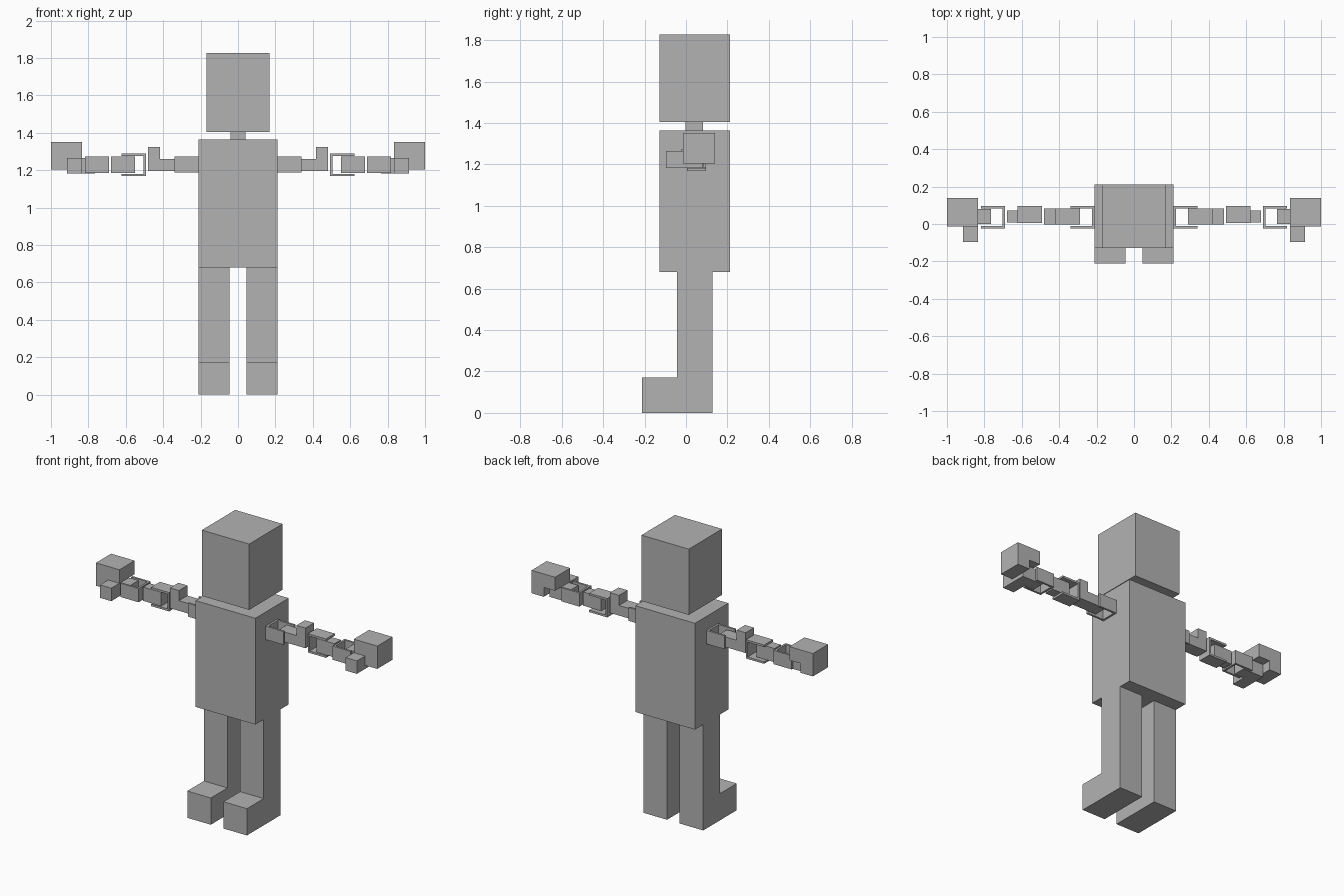
import bpy
import bmesh

if "Cube" in bpy.data.objects:
    bpy.data.objects.remove(bpy.data.objects["Cube"])

grey = bpy.data.materials.new("plain grey")
grey.diffuse_color = (0.45, 0.45, 0.45, 1)
grey.use_nodes = True
grey.node_tree.nodes["Principled BSDF"].inputs["Base Color"].default_value = grey.diffuse_color


def prism(name, profile, axis, lo, hi, mirrored=False):
    """Extrude a 2D profile along an axis; the profile uses the other two axes in order."""
    bm = bmesh.new()

    def point(p, d):
        co = list(p)
        co.insert("xyz".index(axis), d)
        return co

    face = bm.faces.new([bm.verts.new(point(p, lo)) for p in profile])
    ext = bmesh.ops.extrude_face_region(bm, geom=[face])
    for v in ext["geom"]:
        if isinstance(v, bmesh.types.BMVert):
            v.co["xyz".index(axis)] = hi
    bmesh.ops.recalc_face_normals(bm, faces=bm.faces)
    mesh = bpy.data.meshes.new(name)
    bm.to_mesh(mesh)
    bm.free()
    mesh.materials.append(grey)
    obj = bpy.data.objects.new(name, mesh)
    bpy.context.collection.objects.link(obj)
    if mirrored:
        obj.modifiers.new("Mirror", "MIRROR").use_mirror_merge = False
    return obj


def box(name, x, y, z, mirrored=False):
    rect = [(x[0], y[0]), (x[1], y[0]), (x[1], y[1]), (x[0], y[1])]
    return prism(name, rect, "z", z[0], z[1], mirrored)


def bracket(name, x, w, axis, depth, t=0.013):
    """U-shaped clevis: web on the inner side, two thin plates reaching outward."""
    (x0, x1), (a, b) = x, w
    u = [(x0, a), (x1, a), (x1, a + t), (x0 + t, a + t),
         (x0 + t, b - t), (x1, b - t), (x1, b), (x0, b)]
    prism(name, u, axis, depth[0], depth[1], True)


# Head, neck and torso
box("head", (-0.168, 0.168), (-0.127, 0.212), (1.405, 1.828))
box("neck", (-0.041, 0.041), (-0.003, 0.082), (1.363, 1.405))
box("torso", (-0.212, 0.212), (-0.127, 0.212), (0.68, 1.363))

# Legs with feet reaching forward
prism("legs", [(-0.212, 0), (0.128, 0), (0.128, 0.68), (-0.043, 0.68),
               (-0.043, 0.172), (-0.212, 0.172)], "x", 0.045, 0.212, True)

# Shoulder bracket and upper arm link with raised end
bracket("shoulder_bracket", (0.212, 0.34), (-0.024, 0.096), "z", (1.187, 1.273))
prism("upper_arm", [(0.288, 1.195), (0.482, 1.195), (0.482, 1.325), (0.418, 1.325),
                    (0.418, 1.26), (0.288, 1.26)], "y", -0.003, 0.083, True)

# Elbow bracket and forearm link
bracket("elbow_bracket", (0.493, 0.622), (1.168, 1.289), "y", (0.005, 0.096))
box("forearm", (0.552, 0.68), (0.008, 0.073), (1.185, 1.273), True)

# Wrist bracket, then a link that turns forward into the thumb
bracket("wrist_bracket", (0.69, 0.818), (-0.024, 0.097), "z", (1.185, 1.273))
prism("thumb", [(0.765, 0.0), (0.833, 0.0), (0.833, -0.097), (0.913, -0.097),
                (0.913, 0.081), (0.765, 0.081)], "z", 1.182, 1.265, True)

# Hand block, notched where the thumb passes below it
prism("hand", [(0.913, 1.205), (1.0, 1.205), (1.0, 1.352), (0.833, 1.352),
               (0.833, 1.265), (0.913, 1.265)], "y", -0.014, 0.14, True)
